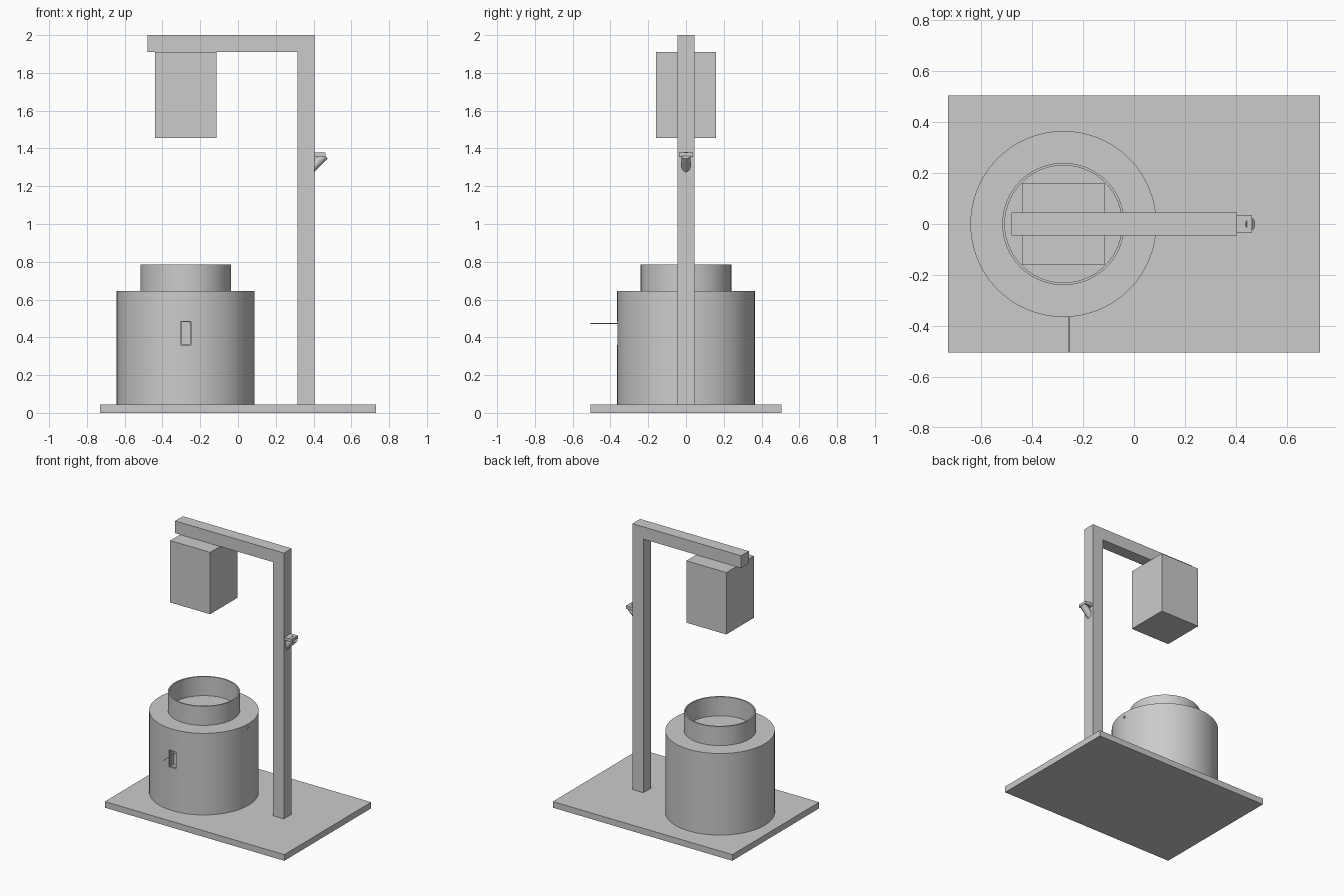
import bpy, bmesh, math
from mathutils import Vector

cube = bpy.data.objects.get("Cube")
if cube:
    bpy.data.objects.remove(cube, do_unlink=True)

grey = bpy.data.materials.new("plain grey")
grey.use_nodes = True
GREY = (0.6, 0.6, 0.6, 1)
grey.diffuse_color = GREY
grey.node_tree.nodes["Principled BSDF"].inputs["Base Color"].default_value = GREY


def finish(name, bm, smooth=False):
    bmesh.ops.recalc_face_normals(bm, faces=bm.faces)
    mesh = bpy.data.meshes.new(name)
    bm.to_mesh(mesh)
    bm.free()
    mesh.materials.append(grey)
    ob = bpy.data.objects.new(name, mesh)
    bpy.context.collection.objects.link(ob)
    if smooth:
        shade(ob)
    return ob


def shade(ob):
    bpy.ops.object.select_all(action='DESELECT')
    ob.select_set(True)
    bpy.context.view_layer.objects.active = ob
    bpy.ops.object.shade_smooth_by_angle(angle=math.radians(30))


def box(name, x, y, z):
    bm = bmesh.new()
    bmesh.ops.create_cube(bm, size=1)
    for v in bm.verts:
        v.co = [r[0] if c < 0 else r[1] for c, r in zip(v.co, (x, y, z))]
    return finish(name, bm)


def rod(name, start, end, radius, sides=32):
    a, b = Vector(start), Vector(end)
    bm = bmesh.new()
    bmesh.ops.create_cone(bm, cap_ends=True, segments=sides, radius1=radius,
                          radius2=radius, depth=(b - a).length)
    bm.transform((b - a).to_track_quat('Z', 'Y').to_matrix().to_4x4())
    bmesh.ops.translate(bm, verts=bm.verts, vec=(a + b) / 2)
    return finish(name, bm, True)


def lathe(name, profile, cx, steps=96):
    bm = bmesh.new()
    vs = [bm.verts.new((r, 0, z)) for r, z in profile]
    es = [bm.edges.new(pair) for pair in zip(vs, vs[1:])]
    bmesh.ops.spin(bm, geom=vs + es, cent=(0, 0, 0), axis=(0, 0, 1),
                   angle=math.tau, steps=steps)
    bmesh.ops.remove_doubles(bm, verts=bm.verts, dist=1e-5)
    bmesh.ops.translate(bm, verts=bm.verts, vec=(cx, 0, 0))
    return finish(name, bm)


def cut(target, cutter):
    mod = target.modifiers.new("cut", 'BOOLEAN')
    mod.operation = 'DIFFERENCE'
    mod.solver = 'EXACT'
    mod.object = cutter
    bpy.context.view_layer.objects.active = target
    bpy.ops.object.modifier_apply(modifier=mod.name)
    bpy.data.objects.remove(cutter, do_unlink=True)


# Base plate
FLOOR = 0.045
box("base_plate", (-0.73, 0.73), (-0.505, 0.505), (0, FLOOR))

# Drum with an open collar on top
CX, R, TOP, RIM = -0.277, 0.365, 0.645, 0.785
drum = lathe("drum", [(0, FLOOR), (R, FLOOR), (R, TOP), (0.24, TOP),
                      (0.24, RIM), (0.23, RIM), (0.23, TOP), (0, TOP)], CX)

# Stepped window in the drum front, small port in its side
cut(drum, box("window_cut", (-0.305, -0.25), (-0.5, -0.355), (0.36, 0.485)))
cut(drum, box("window_inner_cut", (-0.298, -0.252), (-0.5, -0.325), (0.365, 0.48)))
cut(drum, rod("port_cut", (CX + R - 0.04, 0, 0.61), (CX + R + 0.05, 0, 0.61), 0.01, 16))
shade(drum)

# Thin pin out of the window
rod("window_pin", (-0.256, -0.505, 0.473), (-0.256, -0.32, 0.473), 0.002, 8)

# Post and overhead arm as one extruded profile
bm = bmesh.new()
outline = [(0.405, FLOOR), (0.405, 2), (-0.48, 2), (-0.48, 1.91), (0.315, 1.91), (0.315, FLOOR)]
face = bm.faces.new([bm.verts.new((x, -0.045, z)) for x, z in outline])
ext = bmesh.ops.extrude_face_region(bm, geom=[face])
bmesh.ops.translate(bm, vec=(0, 0.09, 0),
                    verts=[g for g in ext["geom"] if isinstance(g, bmesh.types.BMVert)])
finish("post_and_arm", bm)

# Hanging block
box("hanging_block", (-0.44, -0.115), (-0.16, 0.16), (1.455, 1.91))

# Side bracket: small shelf with a slanted round peg
box("bracket_shelf", (0.405, 0.463), (-0.036, 0.036), (1.355, 1.378))
rod("bracket_peg", (0.375, 0, 1.281), (0.458, 0, 1.364), 0.025)
